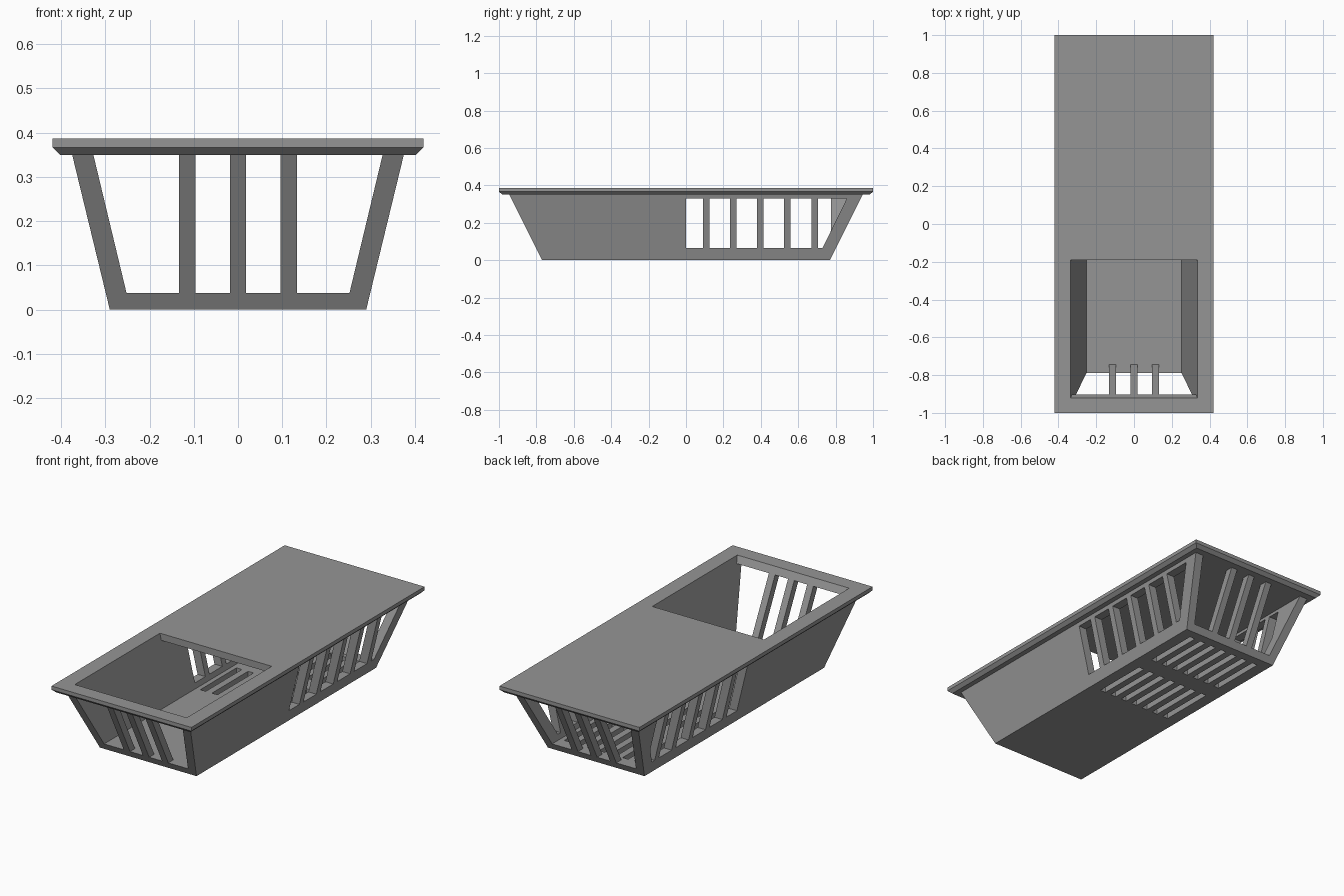
import bpy, bmesh

if "Cube" in bpy.data.objects:
    bpy.data.objects.remove(bpy.data.objects["Cube"])

mat = bpy.data.materials.new("mid_grey")
mat.diffuse_color = (0.3, 0.3, 0.3, 1)
mat.use_nodes = True
mat.node_tree.nodes["Principled BSDF"].inputs["Base Color"].default_value = mat.diffuse_color


def make(name, rings):
    """Skin a stack of matching point rings into a closed solid."""
    bm = bmesh.new()
    loops = [[bm.verts.new(p) for p in ring] for ring in rings]
    n = len(loops[0])
    for a, b in zip(loops, loops[1:]):
        for i in range(n):
            j = (i + 1) % n
            bm.faces.new((a[i], a[j], b[j], b[i]))
    bm.faces.new(loops[0][::-1])
    bm.faces.new(loops[-1])
    bmesh.ops.recalc_face_normals(bm, faces=bm.faces)
    me = bpy.data.meshes.new(name)
    bm.to_mesh(me)
    bm.free()
    me.materials.append(mat)
    ob = bpy.data.objects.new(name, me)
    bpy.context.collection.objects.link(ob)
    return ob


def loft(name, *rects):
    """Stack of rectangles given as (z, x0, x1, y0, y1)."""
    return make(name, [[(x0, y0, z), (x1, y0, z), (x1, y1, z), (x0, y1, z)]
                       for z, x0, x1, y0, y1 in rects])


def cut(target, cutter):
    mod = target.modifiers.new("cut", 'BOOLEAN')
    mod.operation = 'DIFFERENCE'
    mod.solver = 'EXACT'
    mod.object = cutter
    bpy.context.view_layer.objects.active = target
    bpy.ops.object.modifier_apply(modifier=mod.name)
    bpy.data.objects.remove(cutter, do_unlink=True)


def sym(z, x, y):
    return (z, -x, x, -y, y)


FLOOR, RIM, TOP = 0.037, 0.35, 0.387


def inner_x(z):
    return 0.252 + 0.24 * (z - FLOOR)


def outer_y(z):
    return 0.77 + 0.5 * z


# Tapered trough: floor and two side walls, open at both ends
body = loft("trough", sym(0, 0.29, outer_y(0)), sym(RIM, 0.375, outer_y(RIM)))
cut(body, loft("cavity", sym(FLOOR, inner_x(FLOOR), 1.1), sym(0.4, inner_x(0.4), 1.1)))

# Side wall slots in the rear half, the last one ending on a slant
LOW, HIGH = 0.065, 0.33
for s in (-1, 1):
    slots = []
    for i in range(5):
        a = 0 if i == 0 else 0.125 + 0.145 * (i - 1)
        b = 0.09 + 0.145 * i
        slots.append([(a, LOW), (b, LOW), (b, HIGH), (a, HIGH)])
    end = [(0.86, HIGH)] if s > 0 else [(0.775, 0.157), (0.775, HIGH)]
    slots.append([(0.705, LOW), (0.73, LOW)] + end + [(0.705, HIGH)])
    for pts in slots:
        cut(body, make("slot", [[(s * x, y, z) for y, z in pts] for x in (0.15, 0.5)]))

# Two rows of drain slots in the rear floor
for y0, y1 in ((0.0, 0.31), (0.41, 0.72)):
    for i in range(7):
        x = (i - 3) * 0.07
        r = (x - 0.0165, x + 0.0165, y0, y1)
        cut(body, loft("drain", (-0.05, *r), (0.1, *r)))

# Lid with chamfered underside and a tapered opening at the front
lid = loft("lid", sym(RIM, 0.402, 0.982), sym(0.367, 0.42, 1.0), sym(TOP, 0.42, 1.0))
cut(lid, loft("opening", *[(z, -inner_x(z), inner_x(z), -(outer_y(z) - 0.0435), -0.19)
                           for z in (0.33, 0.41)]))

# Sloping bars across both open ends
for s, end in ((-1, "front"), (1, "back")):
    for i in (-1, 0, 1):
        x = i * 0.115
        rects = []
        for z in (FLOOR, RIM):
            ys = sorted((s * outer_y(z), s * (outer_y(z) - 0.0435)))
            rects.append((z, x - 0.0185, x + 0.0185, *ys))
        loft(f"{end}_bar_{i + 2}", *rects)
